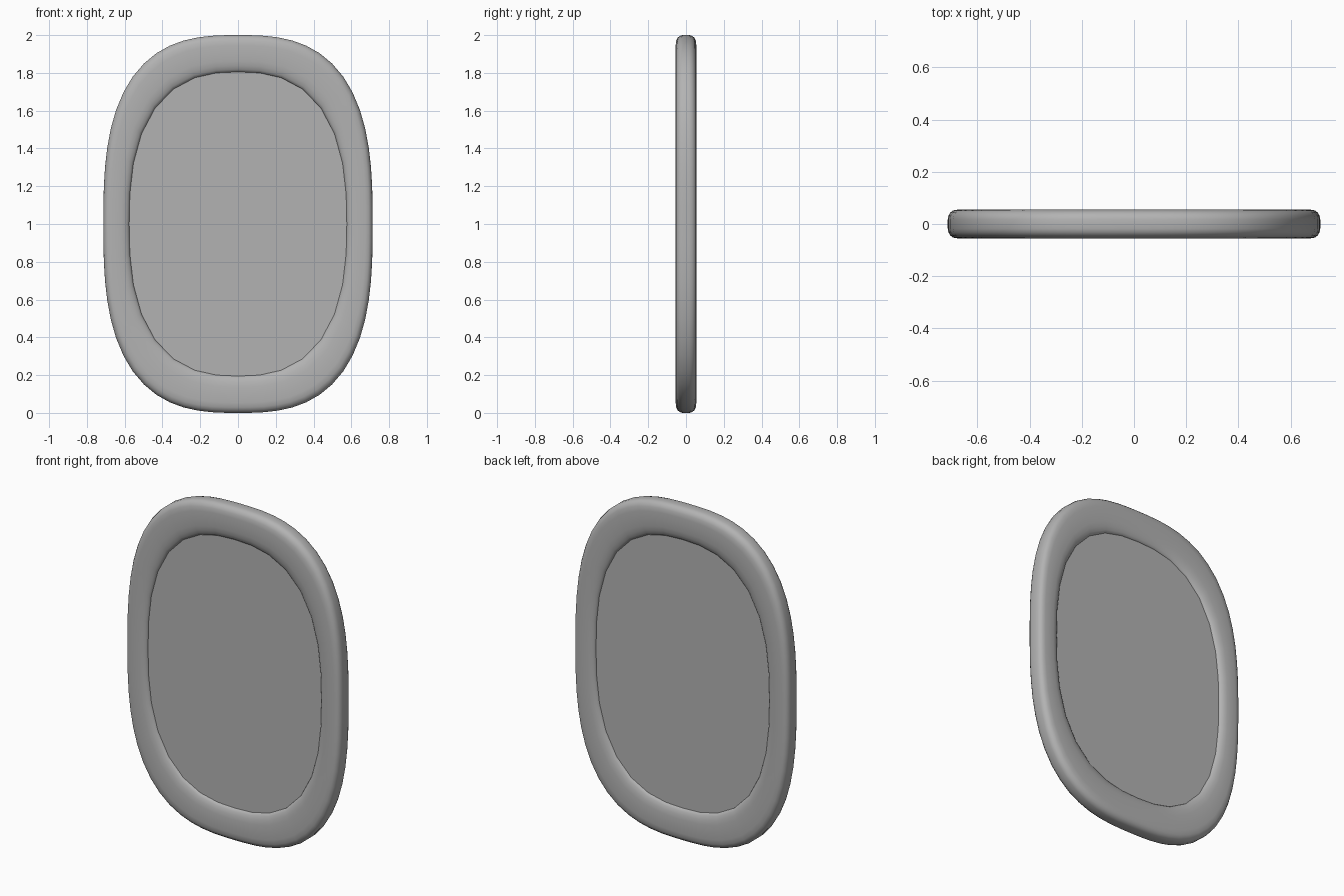
import bpy, bmesh
from math import cos, sin, pi
from mathutils import Vector

if "Cube" in bpy.data.objects:
    bpy.data.objects.remove(bpy.data.objects["Cube"])

OUTER, INNER = (0.713, 1.0), (0.576, 0.805)

grey = bpy.data.materials.new("dark_grey")
grey.diffuse_color = (0.45, 0.45, 0.45, 1)
grey.use_nodes = True
grey.node_tree.nodes["Principled BSDF"].inputs["Base Color"].default_value = grey.diffuse_color


def oval(half, n, seg):
    """Superellipse in the xz plane, centred at z = 1."""
    pts = []
    for i in range(seg):
        a = 2 * pi * i / seg
        r = (abs(cos(a)) ** n + abs(sin(a)) ** n) ** (-1 / n)
        pts.append(Vector((half[0] * r * cos(a), 0, 1 + half[1] * r * sin(a))))
    return pts


def add_ring(bm, pts, y):
    return [bm.verts.new((p.x, y, p.z)) for p in pts]


def bridge(bm, a, b):
    for i in range(len(a)):
        j = (i + 1) % len(a)
        bm.faces.new((a[i], a[j], b[j], b[i]))


def finish(bm, name):
    bmesh.ops.recalc_face_normals(bm, faces=bm.faces)
    me = bpy.data.meshes.new(name)
    bm.to_mesh(me)
    bm.free()
    me.materials.append(grey)
    ob = bpy.data.objects.new(name, me)
    bpy.context.collection.objects.link(ob)
    return ob


# Outlines: smooth outside, 32-sided opening (midpoints added to match the outside)
outer = oval(OUTER, 2.8, 64)
opening = oval(INNER, 2.55, 32)
inner = []
for i, p in enumerate(opening):
    inner += [p, (p + opening[(i + 1) % 32]) / 2]

# Frame: rounded section (t runs from outer to inner edge), swept round the oval
half_section = [(0.0, 0.018), (0.02, 0.032), (0.07, 0.044), (0.15, 0.052),
                (0.28, 0.055), (0.5, 0.055), (0.7, 0.054), (0.83, 0.050),
                (0.93, 0.043), (0.98, 0.036), (1.0, 0.029)]
section = [(t, -y) for t, y in half_section] + [(t, y) for t, y in reversed(half_section)]
bm = bmesh.new()
rings = [add_ring(bm, [o.lerp(p, t) for o, p in zip(outer, inner)], y) for t, y in section]
for k, ring in enumerate(rings):
    bridge(bm, ring, rings[(k + 1) % len(rings)])
frame = finish(bm, "frame")
frame.data.polygons.foreach_set("use_smooth", [True] * len(frame.data.polygons))

# Panel: flat slab filling the opening, slightly recessed on both sides
bm = bmesh.new()
front, back = (add_ring(bm, opening, y) for y in (-0.03, 0.03))
bm.faces.new(front)
bm.faces.new(back)
bridge(bm, front, back)
finish(bm, "panel")
